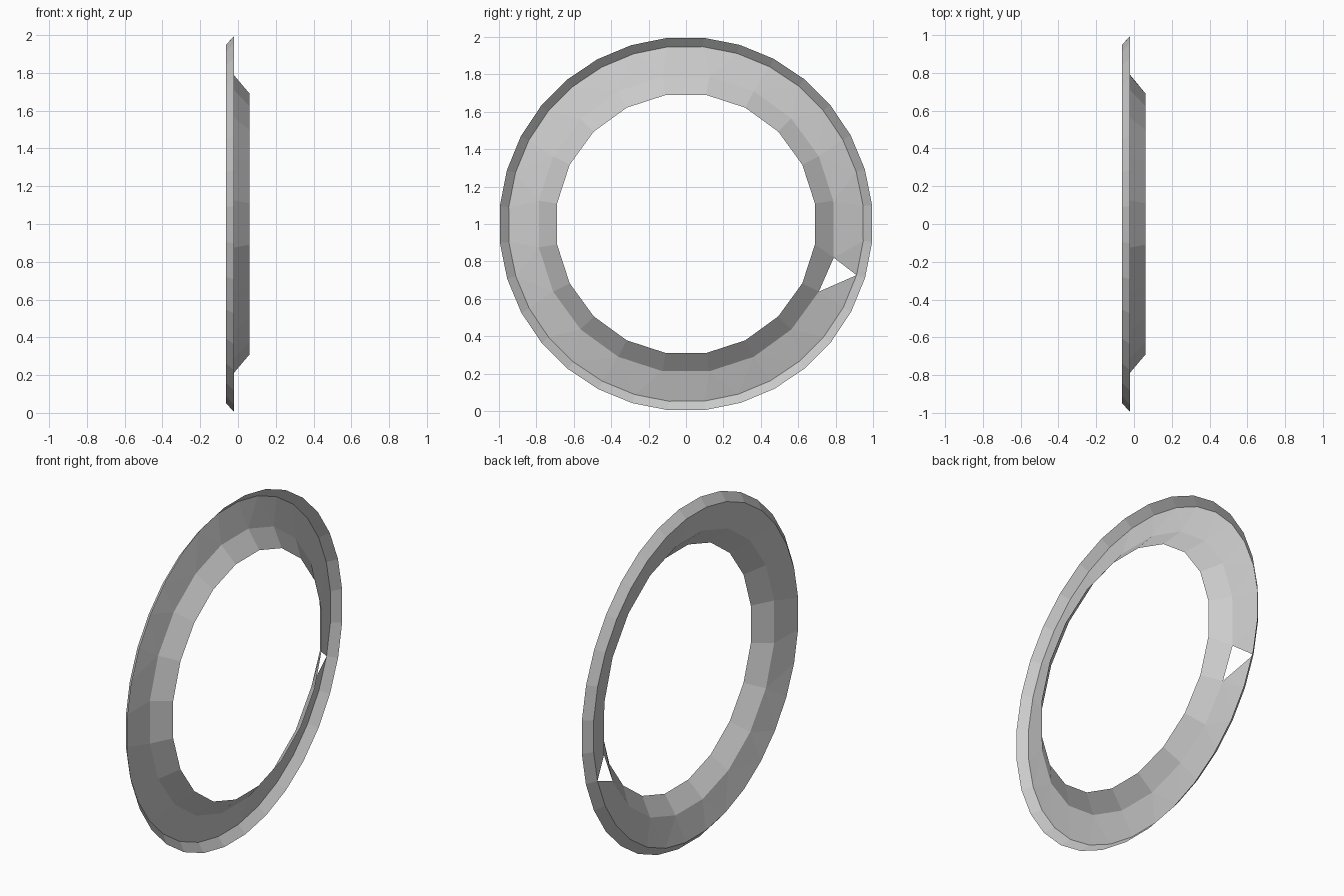
import bpy, bmesh
from math import cos, sin, radians

if "Cube" in bpy.data.objects:
    bpy.data.objects.remove(bpy.data.objects["Cube"])

OUT_N, IN_N = 32, 20
bm = bmesh.new()


def ring(n, x, r, offset):
    """Ring of vertices around the x axis, angles measured from +y."""
    verts = []
    for i in range(n):
        a = radians(offset + 360 * i / n)
        verts.append(bm.verts.new((x, r * cos(a), 1 + r * sin(a))))
    return verts


def band(a, b):
    n = len(a)
    for i in range(n):
        j = (i + 1) % n
        bm.faces.new((a[i], a[j], b[j], b[i]))


rim = ring(OUT_N, -0.021, 1.0, 5.8)
groove = ring(OUT_N, -0.064, 0.952, 5.8)
step = ring(IN_N, -0.021, 0.797, 9)
lip = ring(IN_N, 0.062, 0.698, 9)

# slightly displaced vertex beside the gap
step[-1].co = (-0.021, 0.79, 0.82)

# outer flange and inner cone
band(rim, groove)
band(step, lip)

# wide face: triangles joining the 32-sided ring to the 20-sided ring
def tip(i):
    mid = 9 + 360 * (i + 0.5) / IN_N
    return round((mid - 5.8) * OUT_N / 360)


for i in range(IN_N):
    if i != IN_N - 2:  # missing triangle leaves the gap
        bm.faces.new((step[i], step[(i + 1) % IN_N], groove[tip(i) % OUT_N]))
    for k in range(tip(i - 1), tip(i)):
        bm.faces.new((step[i], groove[(k + 1) % OUT_N], groove[k % OUT_N]))

bmesh.ops.recalc_face_normals(bm, faces=bm.faces)
mesh = bpy.data.meshes.new("rim_ring")
bm.to_mesh(mesh)
bm.free()
bpy.context.collection.objects.link(bpy.data.objects.new("rim_ring", mesh))
